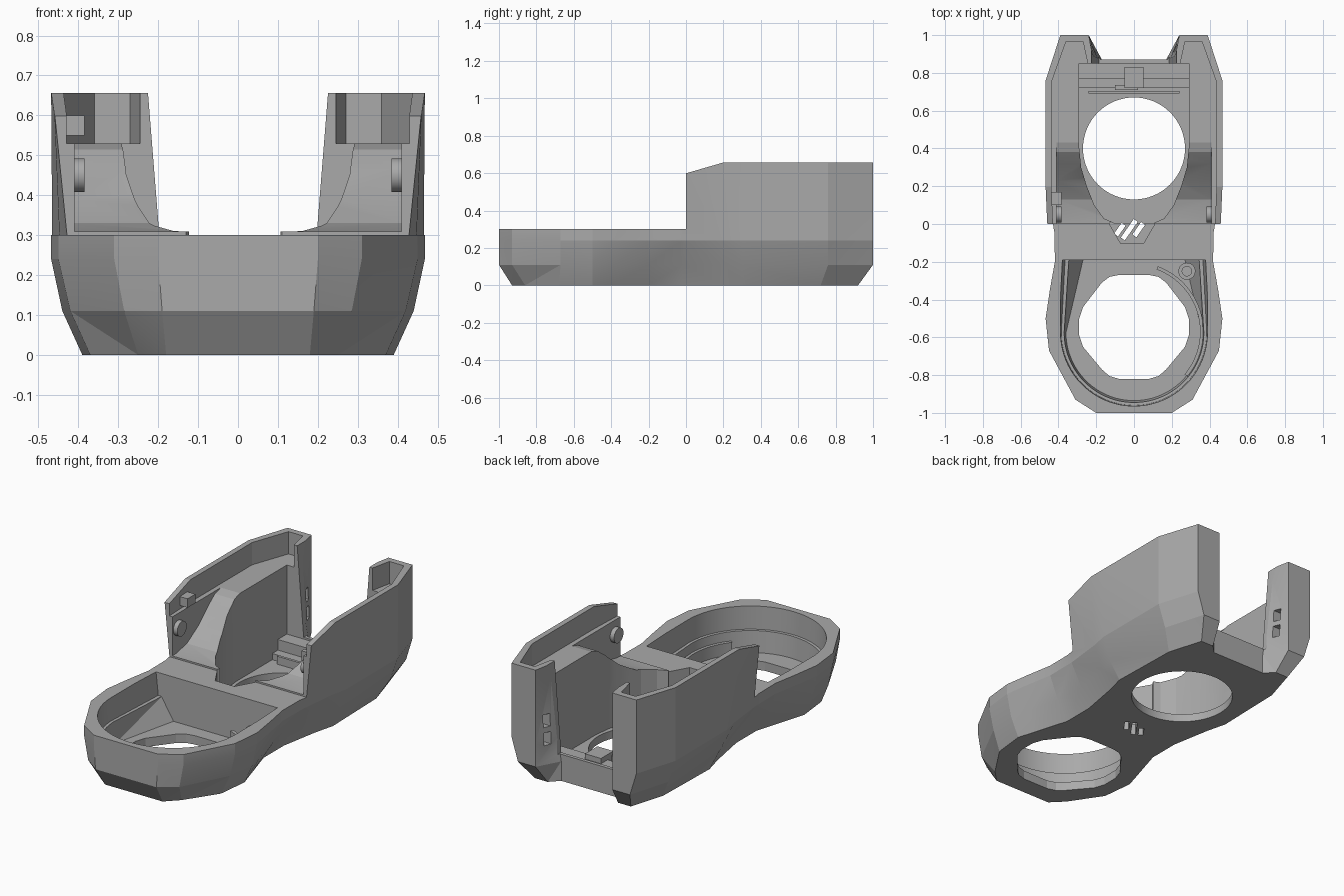
import bpy, bmesh, math
from mathutils import Matrix, Vector

old = bpy.data.objects.get("Cube")
if old:
    bpy.data.objects.remove(old, do_unlink=True)

grey = bpy.data.materials.new("plain grey")
grey.use_nodes = True
grey.diffuse_color = (0.4, 0.4, 0.4, 1)
grey.node_tree.nodes["Principled BSDF"].inputs["Base Color"].default_value = (0.4, 0.4, 0.4, 1)


def finish(name, bm):
    bmesh.ops.recalc_face_normals(bm, faces=bm.faces)
    mesh = bpy.data.meshes.new(name)
    bm.to_mesh(mesh)
    bm.free()
    mesh.materials.append(grey)
    ob = bpy.data.objects.new(name, mesh)
    bpy.context.collection.objects.link(ob)
    return ob


def mirrored(half):
    return half + [(-x, y) for x, y in reversed(half)]


def loft(name, rings):
    """Closed solid through a stack of (outline, height) rings."""
    bm = bmesh.new()
    loops = [[bm.verts.new((x, y, z)) for x, y in pts] for pts, z in rings]
    n = len(loops[0])
    for a, b in zip(loops, loops[1:]):
        for i in range(n):
            j = (i + 1) % n
            bm.faces.new((a[i], a[j], b[j], b[i]))
    bm.faces.new(loops[0][::-1])
    bm.faces.new(loops[-1])
    bmesh.ops.triangulate(bm, faces=bm.faces)
    return finish(name, bm)


def prism(name, pts, z0, z1):
    return loft(name, [(pts, z0), (pts, z1)])


def box(name, x, y, z, turn=0):
    bm = bmesh.new()
    bmesh.ops.create_cube(bm, size=1)
    size = Vector((x[1] - x[0], y[1] - y[0], z[1] - z[0]))
    mid = Vector((sum(x), sum(y), sum(z))) / 2
    bm.transform(Matrix.Translation(mid) @ Matrix.Rotation(turn, 4, 'Z') @ Matrix.Diagonal(size).to_4x4())
    return finish(name, bm)


def cylinder(name, centre, r, depth, axis='Z', sides=40):
    bm = bmesh.new()
    bmesh.ops.create_cone(bm, cap_ends=True, segments=sides, radius1=r, radius2=r, depth=depth)
    turn = Matrix.Rotation(math.pi / 2, 4, 'Y') if axis == 'X' else Matrix()
    bm.transform(Matrix.Translation(centre) @ turn)
    return finish(name, bm)


def side_profile(name, pts, half_width):
    """Prism whose (y, z) profile runs across the full width."""
    bm = bmesh.new()
    a, b = [[bm.verts.new((s * half_width, y, z)) for y, z in pts] for s in (-1, 1)]
    for i in range(len(pts)):
        j = (i + 1) % len(pts)
        bm.faces.new((a[i], a[j], b[j], b[i]))
    bm.faces.new(a)
    bm.faces.new(b)
    return finish(name, bm)


def volume(mesh):
    bm = bmesh.new()
    bm.from_mesh(mesh)
    v = bm.calc_volume(signed=True)
    bm.free()
    return v


def cut(target, *cutters):
    """Subtract each cutter, accepting only a result that lost material."""
    for c in cutters:
        c.hide_render = True
        before = volume(target.data)
        for solver in ('MANIFOLD', 'EXACT'):
            m = target.modifiers.new("cut", 'BOOLEAN')
            m.operation = 'DIFFERENCE'
            m.solver = solver
            m.object = c
            graph = bpy.context.evaluated_depsgraph_get()
            mesh = bpy.data.meshes.new_from_object(target.evaluated_get(graph))
            target.modifiers.remove(m)
            if 0 < volume(mesh) < before - 1e-7:
                target.data = mesh
                break
        bpy.data.objects.remove(c, do_unlink=True)


def arc(cx, cy, r, a0, a1, n):
    return [(cx + r * math.cos(math.radians(a0 + (a1 - a0) * i / n)),
             cy + r * math.sin(math.radians(a0 + (a1 - a0) * i / n))) for i in range(n + 1)]


# Faceted shell: each station is (base y, upper y, half widths from base to rim)
stations = [
    (-.93, -1, .18, .19, .2, .2), (-.86, -.93, .25, .285, .31, .31),
    (-.68, -.67, .37, .42, .45, .45), (-.5, -.5, .39, .44, .468, .468),
    (-.4, -.38, .36, .41, .45, .45), (-.2, -.2, .3, .365, .418, .425),
    (-.02, -.02, .3, .35, .42, .462), (.2, .2, .34, .39, .445, .468),
    (.32, .3, .37, .42, .465, .468), (.72, .76, .36, .42, .465, .468),
    (.92, 1, .3, .35, .39, .39), (.92, 1, .22, .24, .24, .24),
    (.87, .87, .17, .17, .19, .215)]
rings = []
for level, z in enumerate((0, .11, .24, .656)):
    rings.append((mirrored([(s[2 + level], s[0] if level == 0 else s[1]) for s in stations]), z))
body = loft("body_shell", rings)

# Low front half and sloped front corners of the tall walls
cut(body, box("cut_front", (-1, 1), (-2, 0), (.3, 1)),
    side_profile("cut_slope", [(-.1, .57), (.2, .657), (.2, .9), (-.1, .9)], 1))

# Front bowl with a stepped rim
bowl = []
for z, r, waist in ((.05, .36, .27), (.17, .37, .345), (.171, .385, .365), (.4, .392, .39)):
    bowl.append((mirrored(arc(0, -.575, r, -88, 0, 20) + [(waist, -.19)]), z))
cut(body, loft("cut_bowl", bowl))
opening = mirrored([(.08, -.82), (.13, -.805), (.17, -.77), (.27, -.65), (.29, -.59),
                    (.29, -.5), (.27, -.44), (.17, -.31), (.13, -.28), (.08, -.27)])
cut(body, prism("cut_front_opening", opening, -.1, .1))

# Tall rear bay: upper space, ramp, central well and rear gap
upper = mirrored([(.425, -.1), (.437, .2), (.437, .75), (.36, .965), (.27, .965), (.245, .85)])
ramp = [(-.1, .306), (.03, .31), (.13, .33), (.23, .39), (.32, .47), (.38, .515), (.45, .535),
        (.45, .8), (-.1, .8)]
well = mirrored([(.1, .003), (.16, .03), (.21, .1), (.25, .2), (.28, .3), (.29, .4), (.29, .85)])
gap = [(mirrored([(w, .7), (w, 1.1)]), z) for z, w in ((.15, .185), (.9, .245))]
cut(body, prism("cut_upper", upper, .53, .8), side_profile("cut_ramp", ramp, .41),
    prism("cut_well", well, .045, .85), loft("cut_rear_gap", gap),
    cylinder("cut_round_opening", (0, .4, 0), .27, .3, sides=64))

# Hexagonal pocket and slanted slots in the bridge
cut(body, prism("cut_pocket", arc(-.01, 0, .12, 0, 300, 5), .06, .5))
for x, half in ((-.075, .035), (-.025, .06), (.025, .04)):
    cut(body, box("cut_slot", (x - half, x + half), (-.043, -.017), (-.2, .2), math.radians(55)))

for side in (-1, 1):
    # Screw holes, counterbores and inner bosses
    boss = cylinder("screw_boss", (side * .403, .05, .45), .042, .036, 'X')
    for ob in (body, boss):
        cut(ob, cylinder("cut_screw", (side * .44, .05, .45), .022, .2, 'X'))
    cut(body, cylinder("cut_counterbore", (side * .468, .05, .45), .042, .06, 'X'))
    # Paired slots in the rear posts
    for z in (.25, .35):
        cut(body, box("cut_post_slot", (side * .21 - .05, side * .21 + .05), (.91, .95), (z - .035, z + .035)))

# Cross piece and latch at the rear of the well
box("rear_ledge", (-.292, .292), (.77, .86), (.04, .14))
box("rear_rail", (-.24, .24), (.69, .705), (.04, .09))
box("rear_step", (-.292, .292), (.72, .78), (.04, .08))
box("latch_stem", (-.05, .05), (.72, .83), (.04, .17))
box("latch_head", (-.1, .02), (.71, .735), (.04, .15))
box("wall_clip", (-.44, -.385), (.1, .17), (.55, .6))

# Curved rib and hollow post in the bowl
prism("curved_rib", arc(0, -.57, .368, -40, 70, 30) + arc(0, -.57, .35, 70, -40, 30), .04, .12)
post = cylinder("bowl_post", (.28, -.25, .14), .045, .08)
cut(post, cylinder("cut_post", (.28, -.25, .2), .025, .16))

# Crisp facets, smooth round walls
for ob in bpy.context.collection.objects:
    if ob.type == 'MESH' and grey.name in ob.data.materials:
        bpy.ops.object.select_all(action='DESELECT')
        ob.select_set(True)
        bpy.context.view_layer.objects.active = ob
        bpy.ops.object.shade_smooth_by_angle(angle=math.radians(12))
